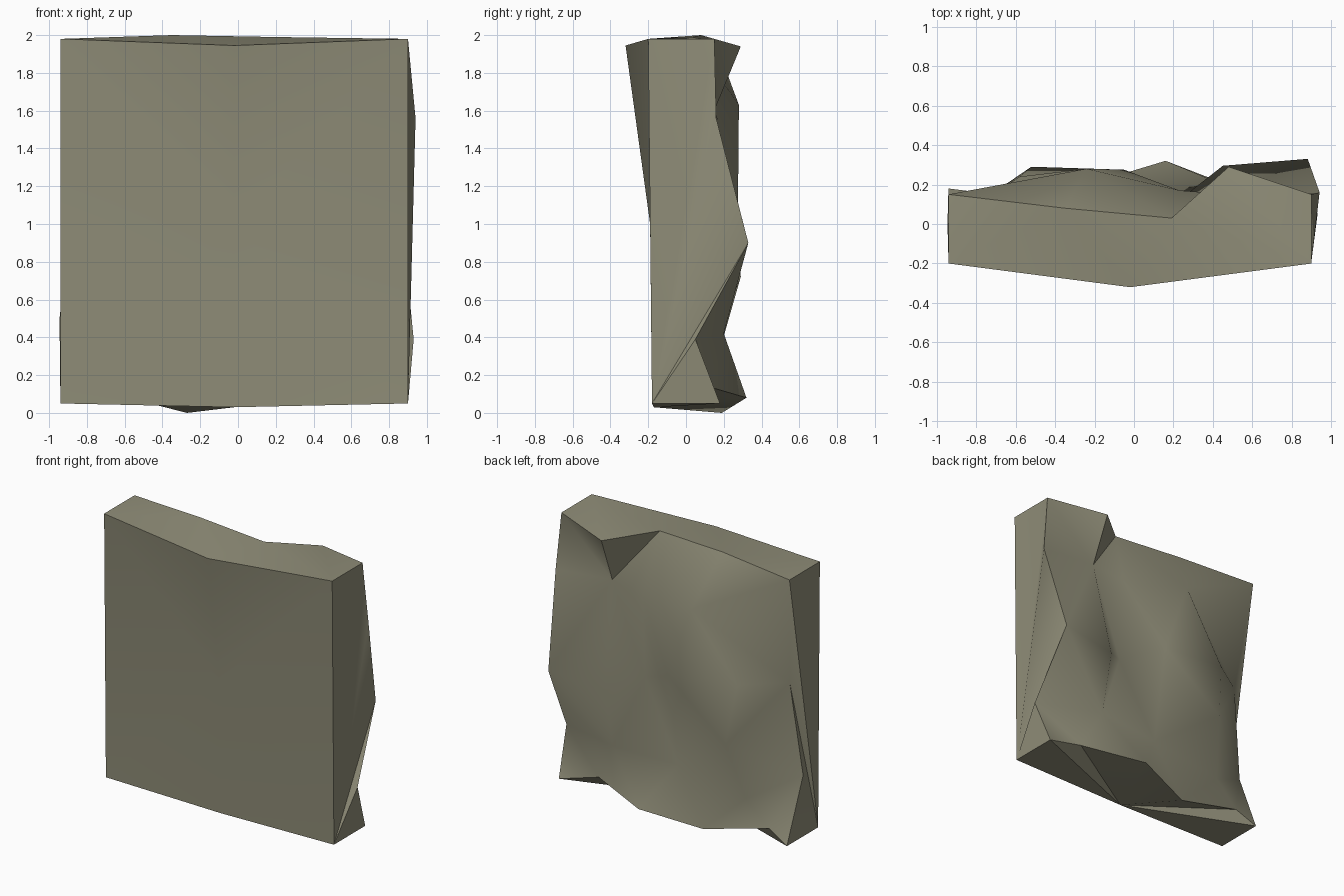
import bpy, bmesh, math
from mathutils import Vector
from mathutils.geometry import delaunay_2d_cdt

if "Cube" in bpy.data.objects:
    bpy.data.objects.remove(bpy.data.objects["Cube"])

# Front panel: corners, bulged top middle, bottom middle, centre
TL, TM, TR = (-.94, -.2, 1.98), (-.02, -.32, 1.945), (.9, -.2, 1.98)
BL, BM, BR = (-.94, -.18, .05), (-.02, -.17, .03), (.9, -.18, .05)
CENTRE = (-.02, -.19, 1.0)

# Rim of the rough back, one chain per side, clockwise from top left
top = [(-.94, .15, 1.98), (-.35, .08, 2.0), (.19, .03, 1.99), (.48, .29, 1.94), (.9, .15, 1.98)]
right = [top[-1], (.94, .16, 1.56), (.88, .33, .9), (.93, .05, .39), (.9, .18, .05)]
bottom = [right[-1], (.6, .15, .13), (.16, .32, .08), (-.27, .19, 0), (-.78, .16, .13), (-.94, .18, .05)]
left = [bottom[-1], (-.945, 0, .5), (-.865, .04, 1.17), top[0]]

# Bumps and hollows inside the back, and two ridges that join some of them
notch, knoll, spur = (.49, .15, 1.6), (-.05, .275, 1.09), (-.52, .29, .72)
bumps = [notch, knoll, spur, (.23, .17, 1.55), (-.24, .28, 1.63), (-.58, .24, 1.15),
         (.45, .295, .85), (.45, .2, .42), (.24, .13, .95), (-.05, .16, .4), (-.6, .17, .3)]
ridges = [(top[2], notch), (knoll, spur)]

bm = bmesh.new()
cache = {}


def v(p):
    if p not in cache:
        cache[p] = bm.verts.new(p)
    return cache[p]


def face(points):
    return bm.faces.new([v(p) for p in points])


def fan(apex, chain):
    for a, b in zip(chain, chain[1:]):
        face([apex, a, b])


# Front panel, and four sides joining it to the back rim
fan(CENTRE, [TL, TM, TR, BR, BM, BL, TL])
fan(TL, [TM] + top[1::-1])
fan(TM, top[1:3] + [TR])
fan(TR, top[2:])
fan(BR, [TR] + right)
fan(BM, [BR] + bottom + [BL])
fan(BL, left + [TL])

# Back surface, triangulated as seen from behind
rim = top + right[1:] + bottom[1:] + left[1:-1]
pts = rim + bumps
edges = [(i, (i + 1) % len(rim)) for i in range(len(rim))]
edges += [(pts.index(a), pts.index(b)) for a, b in ridges]
res = delaunay_2d_cdt([Vector((p[0], p[2])) for p in pts], edges, [list(range(len(rim)))[::-1]], 1, 1e-5)
for tri in res[2]:
    face([pts[res[3][i][0]] for i in tri])
bmesh.ops.recalc_face_normals(bm, faces=bm.faces)

me = bpy.data.meshes.new("rock_slab")
bm.to_mesh(me)
bm.free()
slab = bpy.data.objects.new("rock_slab", me)
bpy.context.collection.objects.link(slab)

# One stone colour
stone = bpy.data.materials.new("grey_olive_stone")
stone.diffuse_color = (.28, .27, .19, 1)
stone.use_nodes = True
stone.node_tree.nodes["Principled BSDF"].inputs["Base Color"].default_value = stone.diffuse_color
me.materials.append(stone)

bpy.context.view_layer.objects.active = slab
slab.select_set(True)
bpy.ops.object.shade_smooth_by_angle(angle=math.radians(45))
